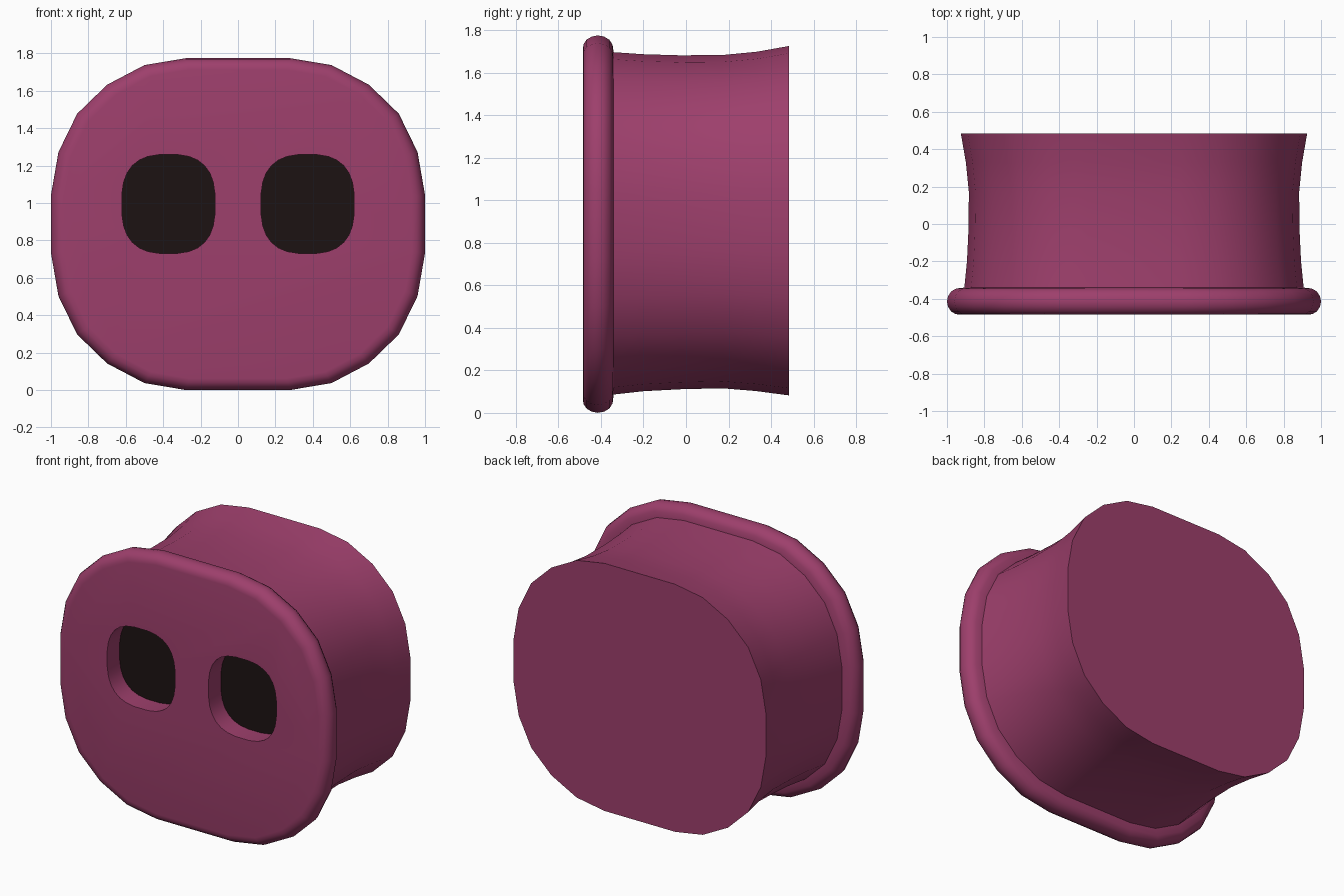
import bpy, bmesh, math

if "Cube" in bpy.data.objects:
    bpy.data.objects.remove(bpy.data.objects["Cube"])


def material(name, rgb):
    m = bpy.data.materials.new(name)
    m.diffuse_color = (*rgb, 1)
    m.use_nodes = True
    m.node_tree.nodes["Principled BSDF"].inputs["Base Color"].default_value = m.diffuse_color
    return m


def loft(name, rings, mat=None):
    """Closed solid from matching rings of points."""
    bm = bmesh.new()
    loops = [[bm.verts.new(p) for p in r] for r in rings]
    n = len(loops[0])
    for a, b in zip(loops, loops[1:]):
        for i in range(n):
            j = (i + 1) % n
            bm.faces.new((a[i], a[j], b[j], b[i]))
    bm.faces.new(loops[0])
    if len(loops) > 1:
        bm.faces.new(loops[-1])
        bmesh.ops.recalc_face_normals(bm, faces=bm.faces)
    mesh = bpy.data.meshes.new(name)
    bm.to_mesh(mesh)
    bm.free()
    ob = bpy.data.objects.new(name, mesh)
    bpy.context.collection.objects.link(ob)
    if mat:
        mesh.materials.append(mat)
    return ob


def activate(ob):
    bpy.ops.object.select_all(action='DESELECT')
    ob.select_set(True)
    bpy.context.view_layer.objects.active = ob


pink = material("snout_pink", (0.34, 0.05, 0.15))
dark = material("nostril_dark", (0.012, 0.006, 0.006))

# Rounded 24-sided outline, mirrored from one quarter
quarter = [(1.0, 0.155), (0.96, 0.385), (0.86, 0.59),
           (0.70, 0.745), (0.50, 0.85), (0.28, 0.887)]
half = quarter + [(-x, z) for x, z in reversed(quarter)]
outline = half + [(-x, -z) for x, z in half]

# Snout: (depth, scale, centre height) for rim bead, then the waisted body
profile = [(-0.485, 0.93, 0.8875), (-0.481, 0.955, 0.8875), (-0.467, 0.978, 0.8875),
           (-0.443, 0.994, 0.8875), (-0.415, 1.0, 0.8875), (-0.385, 0.994, 0.8875),
           (-0.360, 0.977, 0.8875), (-0.345, 0.95, 0.8875), (-0.34, 0.907, 0.891),
           (-0.2, 0.893, 0.894), (-0.03, 0.885, 0.896), (0.17, 0.883, 0.899),
           (0.33, 0.899, 0.90), (0.485, 0.926, 0.9035)]
snout = loft("snout", [[(x * s, y, c + z * s) for x, z in outline]
                       for y, s, c in profile], pink)


# Nostril outline: squarish oval
def oval(cx, y, n=28, e=2 / 2.7):
    pts = []
    for i in range(n):
        a = 2 * math.pi * (i + 0.5) / n
        c, s = math.cos(a), math.sin(a)
        pts.append((cx + 0.25 * math.copysign(abs(c) ** e, c), y,
                    0.995 + 0.265 * math.copysign(abs(s) ** e, s)))
    return pts


# Nostrils: cut pocket with a dark floor
for side, cx in (("left", -0.372), ("right", 0.372)):
    cutter = loft("cutter", [oval(cx, -0.6), oval(cx, -0.35)], pink)
    cutter.hide_render = True
    mod = snout.modifiers.new("nostril", 'BOOLEAN')
    mod.operation, mod.solver, mod.object = 'DIFFERENCE', 'EXACT', cutter
    activate(snout)
    bpy.ops.object.modifier_apply(modifier=mod.name)
    bpy.data.objects.remove(cutter, do_unlink=True)
    loft("nostril_" + side, [oval(cx, -0.355)], dark)

activate(snout)
bpy.ops.object.shade_smooth_by_angle(angle=math.radians(30))
